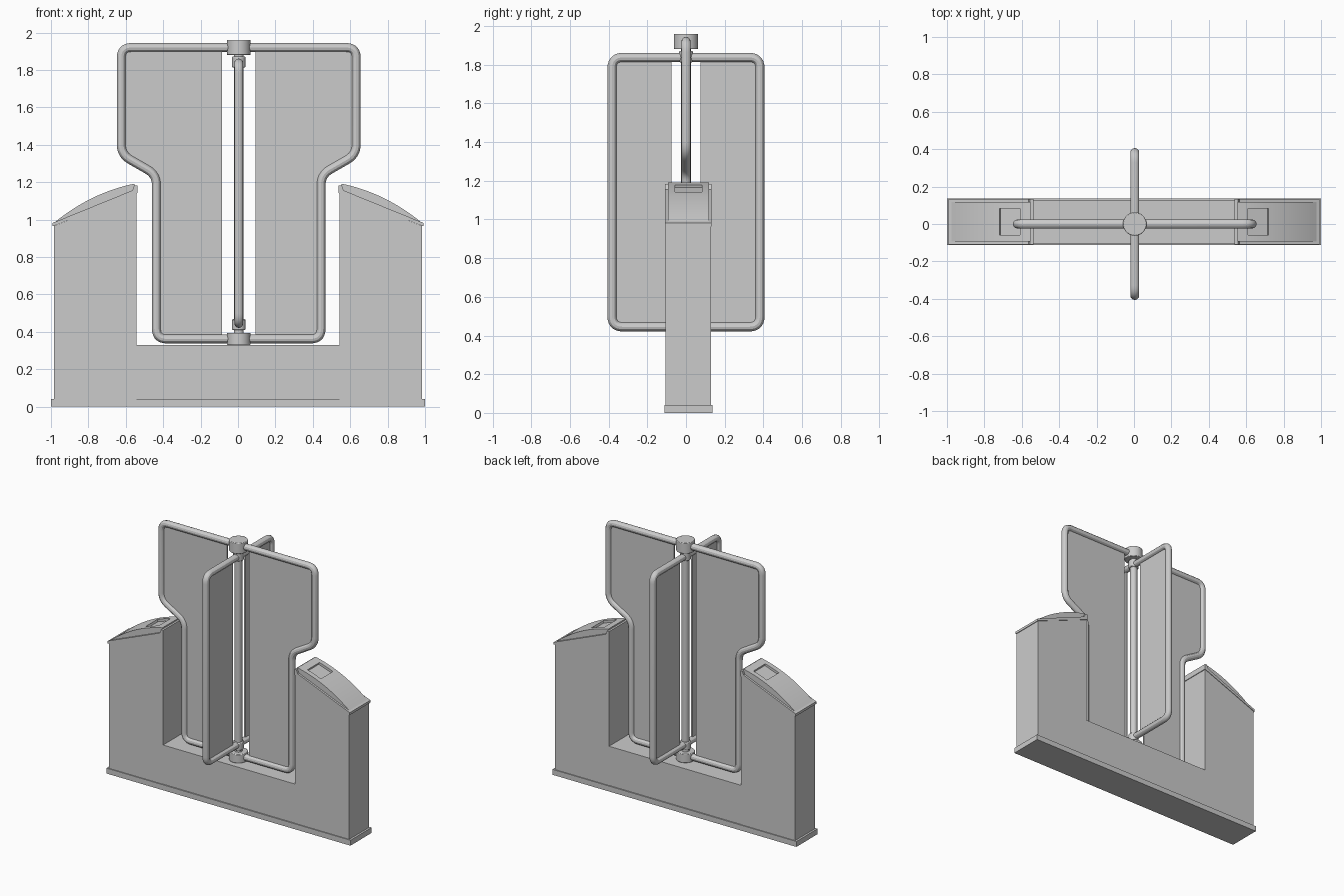
import bpy, bmesh
from mathutils import Vector

cube = bpy.data.objects.get("Cube")
if cube:
    bpy.data.objects.remove(cube)

MID_Y = 0.012   # depth centre of the housing
AXIS_X = 0.004  # rotor axis


def add_mesh(name, bm):
    bmesh.ops.recalc_face_normals(bm, faces=bm.faces)
    mesh = bpy.data.meshes.new(name)
    bm.to_mesh(mesh)
    bm.free()
    obj = bpy.data.objects.new(name, mesh)
    bpy.context.collection.objects.link(obj)
    return obj


def smooth(obj):
    bpy.ops.object.select_all(action='DESELECT')
    obj.select_set(True)
    bpy.context.view_layer.objects.active = obj
    bpy.ops.object.shade_smooth_by_angle()


def prism(name, profile, thickness, centre=0.0, along_y=False):
    """Extrude a (side, z) outline; along_y puts the outline in the yz plane."""
    bm = bmesh.new()
    low = centre - thickness / 2
    place = (lambda u, z: (low, u, z)) if along_y else (lambda u, z: (u, low, z))
    shift = (thickness, 0, 0) if along_y else (0, thickness, 0)
    face = bm.faces.new([bm.verts.new(place(u, z)) for u, z in profile])
    grown = bmesh.ops.extrude_face_region(bm, geom=[face])
    verts = [g for g in grown["geom"] if isinstance(g, bmesh.types.BMVert)]
    bmesh.ops.translate(bm, verts=verts, vec=shift)
    return add_mesh(name, bm)


def box(x0, x1, z0, z1):
    return [(x0, z0), (x1, z0), (x1, z1), (x0, z1)]


def cylinder(name, radius, z0, z1, bevel=0.0):
    bpy.ops.mesh.primitive_cylinder_add(vertices=32, radius=radius, depth=z1 - z0,
                                        location=(AXIS_X, 0, (z0 + z1) / 2))
    obj = bpy.context.object
    obj.name = name
    if bevel:
        mod = obj.modifiers.new("soft_rim", 'BEVEL')
        mod.width, mod.segments = bevel, 2
    smooth(obj)
    return obj


def bezier(a, b, c, steps):
    return [a.lerp(b, t / steps).lerp(b.lerp(c, t / steps), t / steps)
            for t in range(steps + 1)]


def fillet(points, reach):
    """Round every corner of a closed 2D outline."""
    pts = [Vector(p) for p in points]
    path = []
    for i, p in enumerate(pts):
        before = (pts[i - 1] - p).normalized() * reach
        after = (pts[(i + 1) % len(pts)] - p).normalized() * reach
        path += bezier(p + before, p, p + after, 7)
    return path


def tube_loop(name, outline, along_y=False):
    data = bpy.data.curves.new(name, 'CURVE')
    data.dimensions = '3D'
    data.bevel_depth = 0.024
    data.bevel_resolution = 4
    path = fillet(outline, 0.055)
    spline = data.splines.new('POLY')
    spline.points.add(len(path) - 1)
    spline.use_cyclic_u = True
    for point, (u, z) in zip(spline.points, path):
        point.co = (AXIS_X, u, z, 1) if along_y else (u, 0, z, 1)
    obj = bpy.data.objects.new(name, data)
    bpy.context.collection.objects.link(obj)
    bpy.ops.object.select_all(action='DESELECT')
    obj.select_set(True)
    bpy.context.view_layer.objects.active = obj
    bpy.ops.object.convert(target='MESH')
    smooth(bpy.context.object)


# Housing: plinth and low bridge between the cabinets
prism("plinth", box(-1, 1, 0, 0.04), 0.248, MID_Y)
prism("bridge", box(-0.55, 0.55, 0.04, 0.33), 0.23, MID_Y)

for side, s in (("left", 1), ("right", -1)):
    def flip(profile):
        return [(s * x, z) for x, z in profile]

    # Cabinet with sloping top
    prism(side + "_cabinet",
          flip([(0.542, 0.04), (0.985, 0.04), (0.985, 0.966), (0.542, 1.143)]),
          0.234, MID_Y)
    # Thin overhanging rim with an upright inner lip
    prism(side + "_lid_rim",
          flip([(0.538, 1.142), (0.992, 0.964), (0.992, 0.982),
                (0.565, 1.156), (0.555, 1.182), (0.538, 1.182)]),
          0.242, MID_Y)
    # Domed lid
    arc = bezier(Vector((0.982, 0.984)), Vector((0.785, 1.145)),
                 Vector((0.553, 1.192)), 16)
    dome = prism(side + "_domed_lid",
                 flip([(0.553, 1.14), (0.982, 0.972)] + [tuple(p) for p in arc]),
                 0.212, MID_Y)
    # Shallow card reader recess, parallel to the dome there
    cutter = prism(side + "_reader_cutter",
                   flip([(0.605, 1.164), (0.715, 1.126),
                         (0.74, 1.2), (0.63, 1.238)]), 0.14, MID_Y)
    cutter.hide_render = True
    cutter.hide_viewport = True
    cut = dome.modifiers.new("reader_recess", 'BOOLEAN')
    cut.operation, cut.object, cut.solver = 'DIFFERENCE', cutter, 'EXACT'
    smooth(dome)

# Rotor axle, hubs and collars
cylinder("axle", 0.026, 0.35, 1.93)
cylinder("top_hub", 0.063, 1.88, 1.96, 0.004)
cylinder("bottom_hub", 0.063, 0.33, 0.395, 0.004)
cylinder("top_collar", 0.036, 1.812, 1.872, 0.006)
cylinder("bottom_collar", 0.036, 0.41, 0.468, 0.006)

# Wide wings: notched to clear the cabinets
TOP, BOTTOM = 1.92, 0.362
half = [(0.44, BOTTOM), (0.44, 1.24), (0.628, 1.348), (0.628, TOP)]
outline = ([(AXIS_X + x, z) for x, z in half]
           + [(AXIS_X - x, z) for x, z in reversed(half)])
tube_loop("wide_wing_frame", outline)

# Narrow wings: plain rectangles, front and back
narrow = box(-0.382, 0.382, 0.445, 1.837)
tube_loop("narrow_wing_frame", narrow, along_y=True)

# Flat infill panels, stopping short of the axle
for side, s in (("left", 1), ("right", -1)):
    shape = [(0.09, BOTTOM), (0.425, BOTTOM), (0.44, 0.38), (0.44, 1.24),
             (0.628, 1.348), (0.628, 1.9), (0.608, TOP), (0.09, TOP)]
    prism(side + "_wide_panel", [(AXIS_X + s * x, z) for x, z in shape], 0.012)
for side, s in (("front", -1), ("back", 1)):
    shape = [(0.075, 0.445), (0.362, 0.445), (0.382, 0.465),
             (0.382, 1.817), (0.362, 1.837), (0.075, 1.837)]
    prism(side + "_narrow_panel", [(s * y, z) for y, z in shape],
          0.012, AXIS_X, along_y=True)
